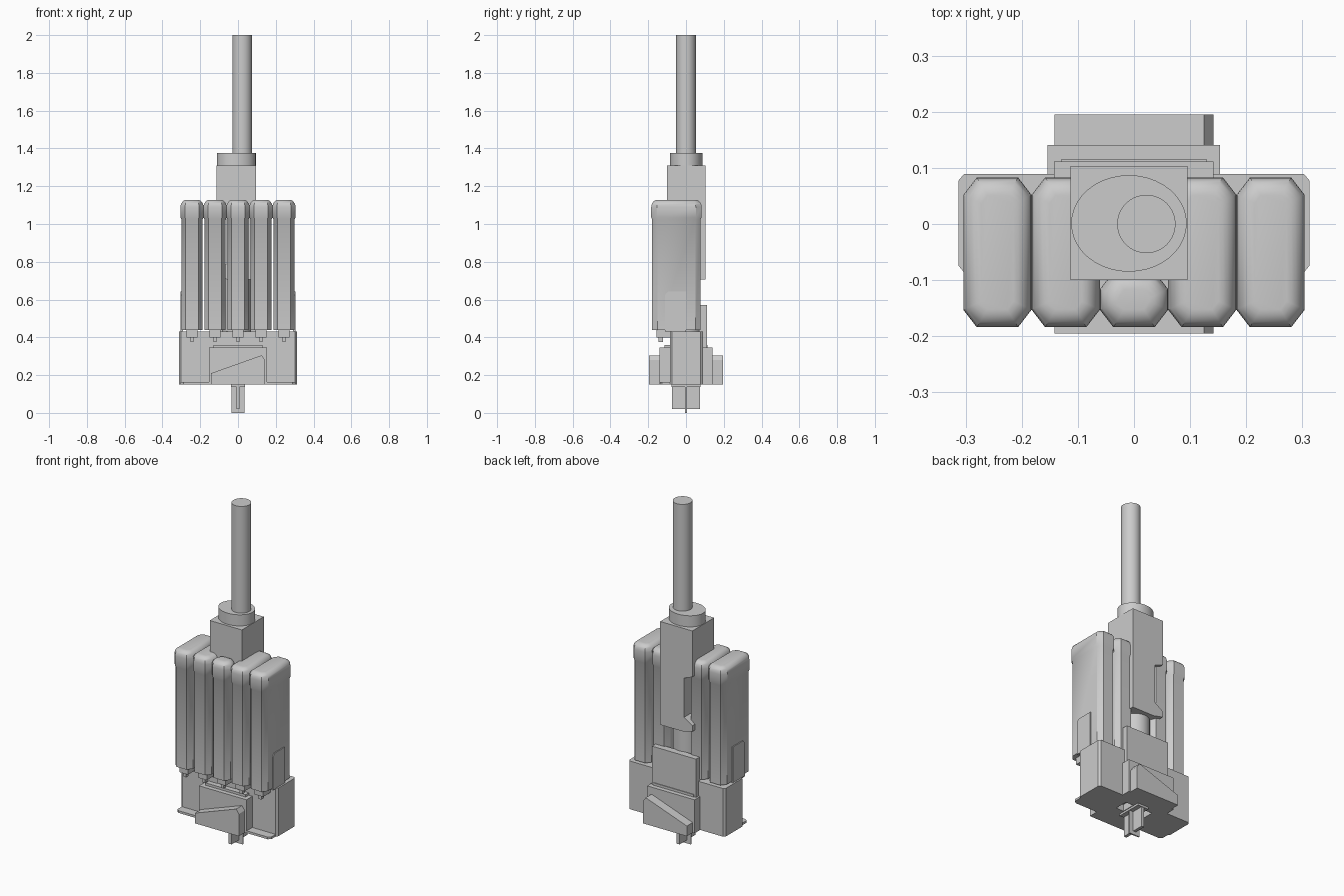
import bpy, bmesh, math
from mathutils import Matrix

if "Cube" in bpy.data.objects:
    bpy.data.objects.remove(bpy.data.objects["Cube"])


def finish(bm, name, smooth=False):
    bmesh.ops.recalc_face_normals(bm, faces=bm.faces)
    me = bpy.data.meshes.new(name)
    bm.to_mesh(me)
    bm.free()
    ob = bpy.data.objects.new(name, me)
    bpy.context.collection.objects.link(ob)
    if smooth:
        bpy.ops.object.select_all(action='DESELECT')
        ob.select_set(True)
        bpy.context.view_layer.objects.active = ob
        bpy.ops.object.shade_smooth_by_angle(angle=math.radians(35))
    return ob


def loft(name, rings, smooth=False):
    bm = bmesh.new()
    loops = [[bm.verts.new(p) for p in r] for r in rings]
    n = len(loops[0])
    for a, b in zip(loops, loops[1:]):
        for i in range(n):
            j = (i + 1) % n
            bm.faces.new((a[i], a[j], b[j], b[i]))
    bm.faces.new(loops[0])
    bm.faces.new(loops[-1])
    return finish(bm, name, smooth)


def box(name, x0, x1, y0, y1, z0, z1):
    return loft(name, [[(x0, y0, z), (x1, y0, z), (x1, y1, z), (x0, y1, z)] for z in (z0, z1)])


def prism_y(name, pts, y0, y1):
    return loft(name, [[(x, y, z) for x, z in pts] for y in (y0, y1)])


def prism_x(name, pts, x0, x1):
    return loft(name, [[(x, y, z) for y, z in pts] for x in (x0, x1)])


def cylinder(name, x, y, r, z0, z1, ry=None):
    ring = [(x + r * math.cos(i * math.tau / 40), y + (ry or r) * math.sin(i * math.tau / 40))
            for i in range(40)]
    return loft(name, [[(a, b, z) for a, b in ring] for z in (z0, z1)], True)


def octagon(x0, x1, y0, y1, cx, cy, z):
    return [(x0 + cx, y0, z), (x1 - cx, y0, z), (x1, y0 + cy, z), (x1, y1 - cy, z),
            (x1 - cx, y1, z), (x0 + cx, y1, z), (x0, y1 - cy, z), (x0, y0 + cy, z)]


def cut(ob, cutter):
    mod = ob.modifiers.new("cut", 'BOOLEAN')
    mod.operation = 'DIFFERENCE'
    mod.solver = 'EXACT'
    mod.object = cutter
    cutter.hide_render = True
    cutter.hide_set(True)
    bpy.context.view_layer.objects.active = ob
    bpy.ops.object.modifier_apply(modifier=mod.name)
    bpy.data.objects.remove(cutter, do_unlink=True)


# Rod and collar
cylinder("rod", 0.022, 0, 0.052, 1.37, 2.0)
cylinder("collar", -0.009, 0.001, 0.103, 1.31, 1.375, 0.086)

# Central housing with a notch and hooked foot at the lower corner
prism_y("housing", [(-0.113, 1.31), (0.095, 1.31), (0.095, 0.705), (-0.05, 0.705), (-0.113, 0.72),
                    (-0.113, 0.755), (-0.06, 0.79), (-0.06, 1.02), (-0.113, 1.04)], -0.1, 0.103)
cylinder("lower_column", -0.009, 0, 0.077, 0.42, 0.72)

# Five cartridges with wider rounded caps and small feet
profile = [(0.44, 0.005), (1.025, 0.005), (1.035, 0.0), (1.09, 0.0)]
for k in range(1, 7):
    t = k / 6 * math.pi / 2
    profile.append((1.09 + 0.038 * math.sin(t), 0.032 * (1 - math.cos(t))))
for i in range(5):
    c = (i - 2) * 0.1217
    back = -0.085 if i == 2 else 0.083
    rings = []
    for z, d in profile:
        cx = max(0.006, 0.024 - d * 0.4)
        rings.append(octagon(c - 0.0608 + d, c + 0.0608 - d, -0.184 + d, back - d, cx, cx * 1.3, z))
    loft(f"cartridge_{i + 1}", rings, True)
    box(f"cartridge_foot_{i + 1}", c - 0.028, c + 0.028, -0.155, -0.08, 0.40, 0.445)
    box(f"cartridge_pin_{i + 1}", c - 0.009, c + 0.009, -0.145, -0.122, 0.375, 0.405)

# Raised panels on the outer cartridge sides
for s, side in ((-1, "left"), (1, "right")):
    prism_x(f"side_panel_{side}", [(-0.11, 0.43), (0, 0.43), (0, 0.642), (-0.095, 0.642), (-0.11, 0.625)],
            s * 0.29, s * 0.304)

# Base block with blunted corners
base = loft("base", [octagon(-0.313, 0.313, -0.086, 0.089, 0.01, 0.012, z) for z in (0.15, 0.432)])
# Openings on the underside around the blade
for s in (-1, 1):
    cut(base, box("slot_cutter", s * 0.065 - 0.025, s * 0.065 + 0.025, -0.04, 0.04, 0.1, 0.19))
box("blade_plinth", -0.036, 0.036, -0.076, 0.076, 0.138, 0.155)

# Thin front flange
loft("front_flange", [octagon(-0.304, 0.304, -0.138, -0.05, 0.015, 0.012, z) for z in (0.15, 0.163)])

# Latch frames and sloping wedges, front and back
wedge = [(-0.142, 0.15), (0.142, 0.15), (0.142, 0.28), (0.125, 0.305), (-0.142, 0.21)]
for s, side in ((-1, "front"), (1, "back")):
    box(f"latch_frame_{side}", -0.154, 0.153, s * 0.08, s * 0.141, 0.15, 0.346)
    box(f"latch_ledge_{side}", -0.13, 0.13, s * 0.08, s * 0.115, 0.34, 0.36)
    prism_y(f"latch_wedge_{side}", wedge, s * 0.13, s * 0.195)

# Tall rear plate
box("rear_plate", -0.143, 0.142, 0.07, 0.111, 0.34, 0.57)

# Crossed blade and centre tip under the base
box("blade_long", -0.009, 0.009, -0.073, 0.073, 0.02, 0.15)
box("blade_cross", -0.034, 0.034, -0.004, 0.004, 0.0, 0.15)
